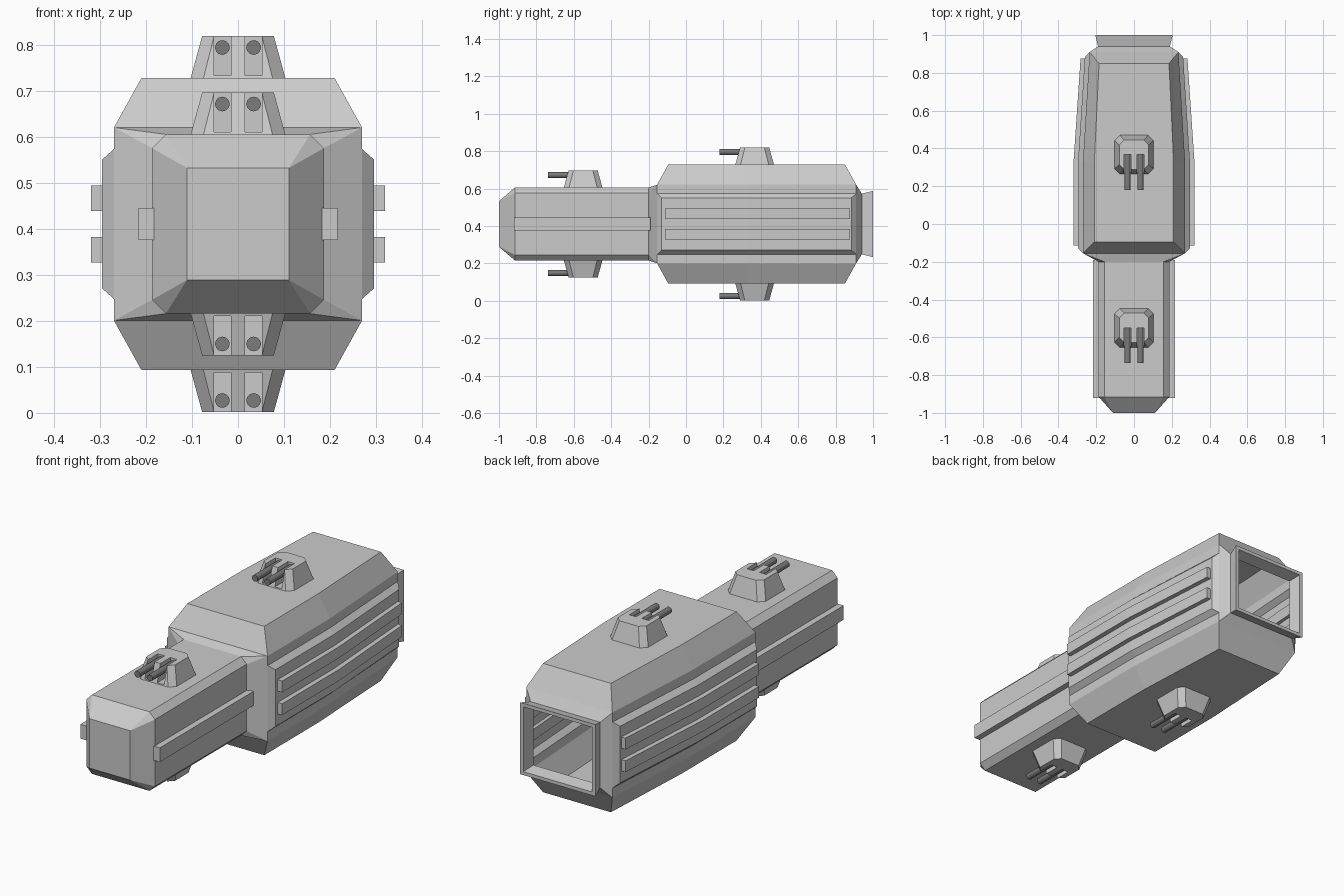
import bpy, bmesh
from math import pi
from mathutils import Matrix

cube = bpy.data.objects.get("Cube")
if cube:
    bpy.data.objects.remove(cube)

MID = 0.411  # height of the horizontal symmetry plane


def material(name, grey):
    m = bpy.data.materials.new(name)
    m.use_nodes = True
    col = (grey, grey, grey, 1)
    m.diffuse_color = col
    m.node_tree.nodes["Principled BSDF"].inputs["Base Color"].default_value = col
    return m


hull_grey = material("hull_grey", 0.6)
gun_grey = material("gun_grey", 0.2)


def finish(bm, name, mat):
    bmesh.ops.remove_doubles(bm, verts=bm.verts, dist=0.0005)
    bmesh.ops.recalc_face_normals(bm, faces=bm.faces)
    me = bpy.data.meshes.new(name)
    bm.to_mesh(me)
    bm.free()
    me.materials.append(mat)
    ob = bpy.data.objects.new(name, me)
    bpy.context.scene.collection.objects.link(ob)
    return ob


def loft(bm, rings, start=False, end=False):
    """Bridge rings of points, with optional end caps."""
    rows = [[bm.verts.new(p) for p in r] for r in rings]
    n = len(rows[0])
    for a, b in zip(rows, rows[1:]):
        for i in range(n):
            j = (i + 1) % n
            if len({tuple(v.co) for v in (a[i], a[j], b[j], b[i])}) > 2:
                bm.faces.new((a[i], a[j], b[j], b[i]))
    if start:
        bm.faces.new(rows[0])
    if end:
        bm.faces.new(rows[-1])
    return rows[-1]


def bent_panel(bm, rings):
    """Loft six-point rings and close the last with two quads."""
    t = loft(bm, rings)
    bm.faces.new((t[0], t[1], t[4], t[5]))
    bm.faces.new((t[1], t[2], t[3], t[4]))


def section(y, x, h, cx=0.0, cz=0.0):
    """Rectangle with chamfered corners, across the y axis."""
    pts = []
    for sx, sz in ((1, 1), (-1, 1), (-1, -1), (1, -1)):
        pair = [(sx * x, y, MID + sz * (h - cz)), (sx * (x - cx), y, MID + sz * h)]
        pts += pair if sx * sz > 0 else pair[::-1]
    return pts


# Main hull: raised roof and belly, stepped sides, collar and open tail
Y = (-0.155, 0.33, 0.91)
Y_ROOF = (-0.095, 0.33, 0.85)
Y_SIDE = (-0.13, 0.33, 0.885)
EDGE = (0.27, 0.27, 0.235)
ROOF = (0.21, 0.21, 0.185)
BULGE = (0.296, 0.296, 0.26)


def plan(xs, ys, z):
    right = [(x, y, z) for x, y in zip(xs, ys)]
    return right + [(-x, y, z) for x, y, z in reversed(right)]


def flank(s, xs, ys, h):
    low = [(s * x, y, MID - h) for x, y in zip(xs, ys)]
    return low + [(x, y, MID + h) for x, y, z in reversed(low)]


bm = bmesh.new()
for s in (1, -1):
    bent_panel(bm, [plan(EDGE, Y, MID + s * 0.21), plan(ROOF, Y_ROOF, MID + s * 0.318)])
    bent_panel(bm, [flank(s, EDGE, Y, 0.21), flank(s, EDGE, Y, 0.163),
                    flank(s, BULGE, Y_SIDE, 0.14)])
loft(bm, [section(-0.2, 0.187, 0.195, 0.03, 0.03), section(Y[0], 0.27, 0.21)])
loft(bm, [section(Y[2], 0.235, 0.21), section(0.94, 0.19, 0.162),
          section(1.0, 0.205, 0.177), section(1.0, 0.188, 0.16),
          section(0.94, 0.175, 0.147)])
finish(bm, "main_hull", hull_grey)

# Forward hull with tapered nose
bm = bmesh.new()
loft(bm, [section(-1.0, 0.111, 0.122), section(-0.915, 0.187, 0.195, 0.03, 0.03),
          section(-0.2, 0.187, 0.195, 0.03, 0.03)], start=True)
finish(bm, "forward_hull", hull_grey)


# Side rails
def rail(name, s, stations, z, h):
    bm = bmesh.new()
    rings = [[(s * a, y, z - h), (s * b, y, z - h), (s * b, y, z + h), (s * a, y, z + h)]
             for y, a, b in stations]
    loft(bm, rings, True, True)
    finish(bm, name, hull_grey)


for s, side in ((1, "left"), (-1, "right")):
    rail(f"forward_rail_{side}", s, [(-0.92, 0.18, 0.217), (-0.19, 0.18, 0.217)], MID, 0.035)
    for k, row in ((1, "upper"), (-1, "lower")):
        rail(f"{row}_rail_{side}", s,
             [(-0.113, 0.28, 0.32), (0.33, 0.28, 0.32), (0.876, 0.243, 0.283)],
             MID + k * 0.056, 0.028)


# Twin-gun turrets
def octagon(r, c, z, cy):
    return [(x, cy + y, z) for x, y in ((r, c), (c, r), (-c, r), (-r, c),
                                        (-r, -c), (-c, -r), (c, -r), (r, -c))]


def turret(name, cy, base, s):
    z = MID + s * base
    bm = bmesh.new()
    loft(bm, [octagon(0.103, 0.075, z, cy), octagon(0.078, 0.052, z + s * 0.091, cy)], True, True)
    body = finish(bm, name, hull_grey)

    # Gun slots cut into the front
    bm = bmesh.new()
    for x in (-0.034, 0.034):
        bmesh.ops.create_cube(bm, size=1, matrix=Matrix.Translation((x, cy - 0.1, z + s * 0.07))
                              @ Matrix.Diagonal((0.037, 0.2, 0.13, 1)))
    cutter = finish(bm, name + "_cutter", hull_grey)
    cutter.hide_render = True
    mod = body.modifiers.new("slots", "BOOLEAN")
    mod.operation, mod.object, mod.solver = "DIFFERENCE", cutter, "EXACT"
    bpy.context.view_layer.objects.active = body
    bpy.ops.object.modifier_apply(modifier=mod.name)
    bpy.data.objects.remove(cutter)

    # Barrels
    bm = bmesh.new()
    for x in (-0.034, 0.034):
        bmesh.ops.create_cone(bm, cap_ends=True, segments=12, radius1=0.016, radius2=0.016,
                              depth=0.19, matrix=Matrix.Translation((x, cy - 0.092, z + s * 0.066))
                              @ Matrix.Rotation(pi / 2, 4, "X"))
    finish(bm, name + "_barrels", gun_grey)


for s, place in ((1, "top"), (-1, "bottom")):
    turret(f"{place}_main_turret", 0.367, 0.318, s)
    turret(f"{place}_forward_turret", -0.55, 0.195, s)
